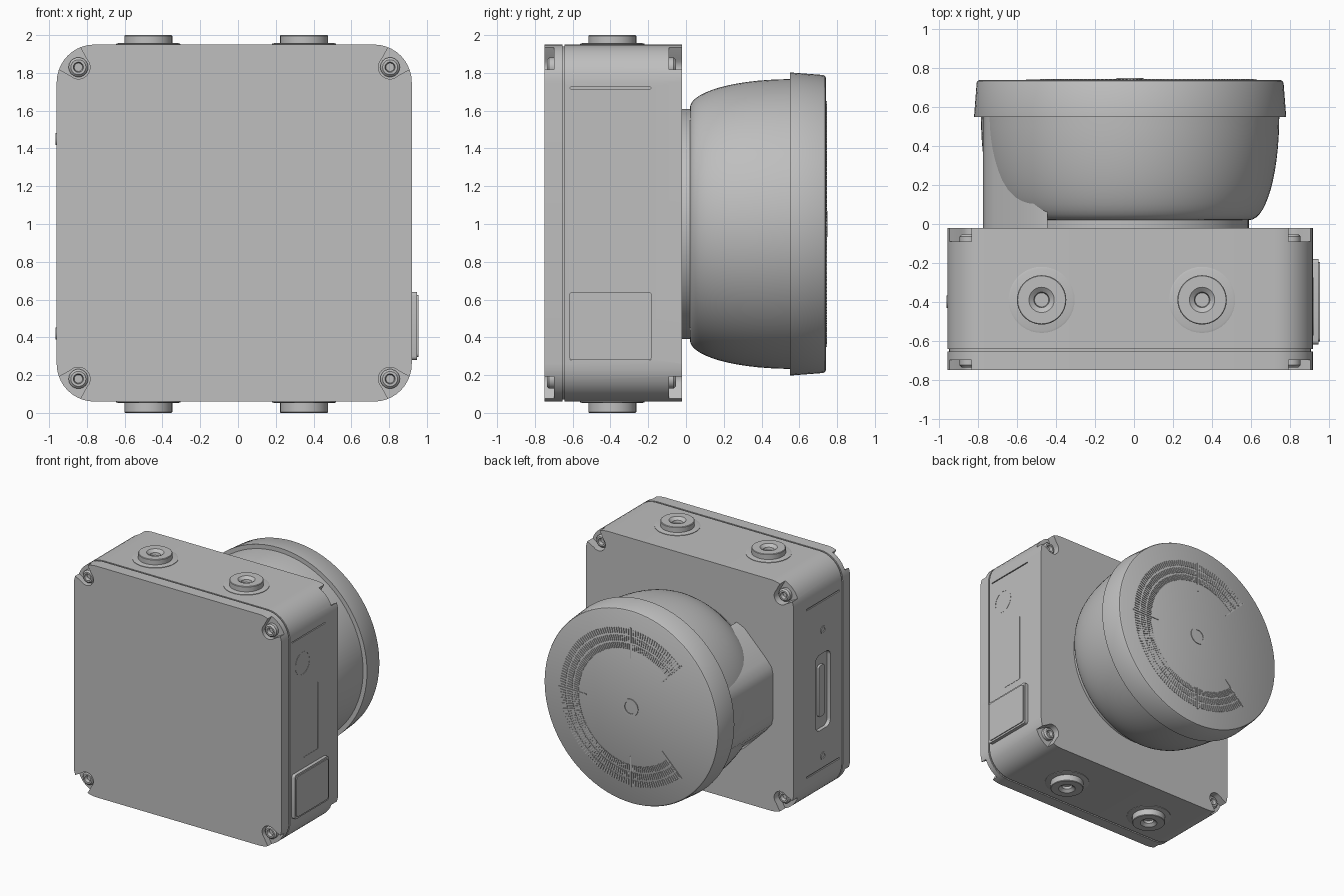
import bpy, bmesh, math
from math import sin, cos, pi
from mathutils import Vector

if bpy.data.objects.get("Cube"):
    bpy.data.objects.remove(bpy.data.objects["Cube"])

CX, CZ = -0.02, 1.005          # centre of the housing
FRONT, BACK = -0.75, -0.02     # housing depth
LEFT, RIGHT = 0.92, -0.96      # housing side planes

grey = bpy.data.materials.new("light_grey")
grey.use_nodes = True
COL = (0.52, 0.52, 0.52, 1)
grey.diffuse_color = COL
grey.node_tree.nodes["Principled BSDF"].inputs["Base Color"].default_value = COL

# Map profile coordinates (u, v) and depth w to space for each axis
AXES = {"X": lambda u, v, w: Vector((w, u, v)),
        "Y": lambda u, v, w: Vector((u, w, v)),
        "Z": lambda u, v, w: Vector((u, v, w))}


def finish(name, bm, smooth=True):
    bmesh.ops.recalc_face_normals(bm, faces=bm.faces)
    me = bpy.data.meshes.new(name)
    bm.to_mesh(me)
    bm.free()
    me.materials.append(grey)
    ob = bpy.data.objects.new(name, me)
    bpy.context.collection.objects.link(ob)
    if smooth:
        shade(ob)
    return ob


def activate(ob):
    bpy.ops.object.select_all(action="DESELECT")
    ob.select_set(True)
    bpy.context.view_layer.objects.active = ob


def shade(ob):
    activate(ob)
    bpy.ops.object.shade_smooth_by_angle(angle=math.radians(30))


def add_prism(bm, pts, axis, w0, w1):
    f = AXES[axis]
    a = [bm.verts.new(f(u, v, w0)) for u, v in pts]
    b = [bm.verts.new(f(u, v, w1)) for u, v in pts]
    bm.faces.new(a)
    bm.faces.new(b[::-1])
    for i in range(len(a)):
        j = (i + 1) % len(a)
        bm.faces.new((a[i], b[i], b[j], a[j]))


def prism(name, pts, axis, w0, w1):
    bm = bmesh.new()
    add_prism(bm, pts, axis, w0, w1)
    return finish(name, bm)


def rounded(cu, cv, w, h, r, n=10):
    pts = []
    for k, (su, sv) in enumerate([(1, 1), (-1, 1), (-1, -1), (1, -1)]):
        for i in range(n + 1):
            t = (k + i / n) * pi / 2
            pts.append((cu + su * (w / 2 - r) + r * cos(t),
                        cv + sv * (h / 2 - r) + r * sin(t)))
    return pts


def lathe(name, profile, axis, cu, cv, n=32):
    # Profile of (radius, depth); zero radius makes a pole
    f, bm, rings = AXES[axis], bmesh.new(), []
    for r, w in profile:
        if r == 0:
            rings.append([bm.verts.new(f(cu, cv, w))] * n)
        else:
            rings.append([bm.verts.new(f(cu + r * cos(2 * pi * i / n),
                                         cv + r * sin(2 * pi * i / n), w))
                          for i in range(n)])
    for a, b in zip(rings, rings[1:]):
        for i in range(n):
            j = (i + 1) % n
            bm.faces.new(list(dict.fromkeys((a[i], a[j], b[j], b[i]))))
    return finish(name, bm)


def cut(target, cutters):
    for c in cutters:
        m = target.modifiers.new("cut", "BOOLEAN")
        m.operation, m.solver, m.object = "DIFFERENCE", "EXACT", c
        activate(target)
        bpy.ops.object.modifier_apply(modifier=m.name)
        bpy.data.objects.remove(c)
    shade(target)


# Housing: body, seam core and lid
body = prism("housing_body", rounded(CX, CZ, 1.88, 1.89, 0.2), "Y", -0.642, BACK)
lid = prism("housing_lid", rounded(CX, CZ, 1.88, 1.89, 0.2), "Y", FRONT, -0.655)
prism("seam_gasket", rounded(CX, CZ, 1.86, 1.87, 0.19), "Y", -0.67, -0.63)

# Corner pockets open to the outside, each with a recessed socket screw
lid_cuts, body_cuts = [], []
for su in (1, -1):
    for sv in (1, -1):
        cu, cv = CX + su * 0.825, CZ + sv * 0.825
        base = math.atan2(sv, su)
        local = [(0.062 * cos(t), 0.062 * sin(t))
                 for t in [pi / 2 + pi * i / 10 for i in range(11)]]
        local += [(0.2, -0.12), (0.2, 0.12)]
        pts = [(cu + p * cos(base) - q * sin(base), cv + p * sin(base) + q * cos(base))
               for p, q in local]
        lid_cuts.append(prism("pocket_cutter", pts, "Y", FRONT - 0.05, FRONT + 0.05))
        body_cuts.append(prism("pocket_cutter", pts, "Y", BACK - 0.07, BACK + 0.05))
        for name, y, s in (("front_screw", FRONT + 0.055, -1), ("back_screw", BACK - 0.075, 1)):
            lathe(name, [(0, y), (0.052, y), (0.052, y + s * 0.03), (0.04, y + s * 0.042),
                         (0.027, y + s * 0.042), (0.022, y + s * 0.015), (0, y + s * 0.015)],
                  "Y", cu, cv, 18)

# Shallow label panels, grooves and connector slot in the sides
for z in (1.72, 0.285):
    body_cuts.append(prism("groove_cutter", rounded(-0.4, z, 0.43, 0.008, 0.003, 2),
                           "X", LEFT - 0.01, LEFT + 0.02))
for z in (1.69, 0.32):
    body_cuts.append(prism("groove_cutter", rounded(-0.4, z, 0.43, 0.012, 0.003, 2),
                           "X", RIGHT - 0.02, RIGHT + 0.01))
body_cuts.append(prism("slot_cutter", rounded(-0.4, 0.95, 0.19, 0.62, 0.05, 6),
                       "X", RIGHT - 0.02, RIGHT + 0.03))
cut(lid, lid_cuts)
cut(body, body_cuts)
prism("connector_bar", rounded(-0.4, 0.95, 0.07, 0.42, 0.02, 4),
      "X", RIGHT + 0.035, RIGHT + 0.012)
for z in (1.45, 0.42):
    lathe("side_screw", [(0, RIGHT + 0.01), (0.032, RIGHT + 0.01), (0.032, RIGHT - 0.005),
                         (0.018, RIGHT - 0.005), (0.016, RIGHT + 0.004), (0, RIGHT + 0.004)],
          "X", -0.4, z, 16)

# Port cover on the left side with a raised inner pad
prism("port_cover", rounded(-0.4, 0.46, 0.44, 0.36, 0.02, 4), "X", LEFT - 0.01, LEFT + 0.028)
prism("port_cover_pad", rounded(-0.4, 0.46, 0.41, 0.33, 0.02, 4), "X", LEFT, LEFT + 0.035)

# Fine raised marks on the left side
lathe("side_ring", [(0.094, LEFT - 0.002), (0.094, LEFT + 0.002), (0.088, LEFT + 0.002),
                    (0.088, LEFT - 0.002)], "X", -0.48, 1.5)
prism("side_line", rounded(-0.28, 1.0, 0.008, 0.55, 0.003, 2), "X", LEFT - 0.002, LEFT + 0.002)
prism("side_line_foot", rounded(-0.37, 0.725, 0.18, 0.008, 0.003, 2),
      "X", LEFT - 0.002, LEFT + 0.002)

# Threaded plugs on the top and bottom
for x in (-0.475, 0.35):
    for name, z, s in (("top", 1.95, 1), ("bottom", 0.06, -1)):
        lathe(name + "_washer", [(0, z - s * 0.01), (0.17, z - s * 0.01), (0.17, z + s * 0.004),
                                 (0.16, z + s * 0.007), (0, z + s * 0.007)], "Z", x, -0.39, 40)
        top = z + s * (0.05 if s > 0 else 0.06)
        lathe(name + "_plug", [(0, z), (0.127, z), (0.127, top - s * 0.004), (0.123, top),
                               (0.065, top), (0.04, top - s * 0.02),
                               (0.036, top - s * 0.04), (0, top - s * 0.04)], "Z", x, -0.39, 36)

# Curved scanner dome and cap
dome = [(0, -0.03), (0.61, -0.03), (0.61, 0.02)]
dome += [(0.61 + 0.157 * sin(t) ** 0.95, 0.02 + 0.54 * (1 - cos(t)))
         for t in [pi / 2 * i / 14 for i in range(1, 15)]] + [(0, 0.56)]
lathe("scanner_dome", dome, "Y", CX, 1.0, 96)
lathe("scanner_cap", [(0, 0.55), (0.802, 0.55), (0.802, 0.556), (0.789, 0.725), (0.784, 0.735),
                      (0.775, 0.74), (0, 0.745)], "Y", CX, 1.0, 96)

# Angular cable housing beside the dome
side = [(-0.43, 0.52), (-0.50, 0.49), (-0.70, 0.29), (-0.745, 0.235), (-0.76, 0.17)]
outline = [(u, 1.0 + v) for u, v in side] + [(u, 1.0 - v) for u, v in side[::-1]]
prism("cable_housing", outline, "Y", -0.03, 0.56).location.x = -0.015

# Angle scale on the cap, open towards the right
bm = bmesh.new()


def tick(angle, r0, r1, half):
    c, s = cos(angle), sin(angle)
    pts = [(CX + r * c - t * s, 1.0 + r * s + t * c)
           for r, t in ((r0, -half), (r1, -half), (r1, half), (r0, half))]
    add_prism(bm, pts, "Y", 0.739, 0.7465)


for i in range(-67, 68):
    angle = math.radians(i * 2)
    for r in (0.47, 0.53, 0.59):
        tick(angle, r, r + 0.045, 0.004)
for degrees in (-135, -90, 0, 90, 135):
    tick(math.radians(degrees), 0.4, 0.65, 0.004)
finish("angle_scale", bm, smooth=False)
lathe("cap_centre_ring", [(0.07, 0.74), (0.07, 0.75), (0.05, 0.75), (0.05, 0.74)], "Y", CX, 1.0)
